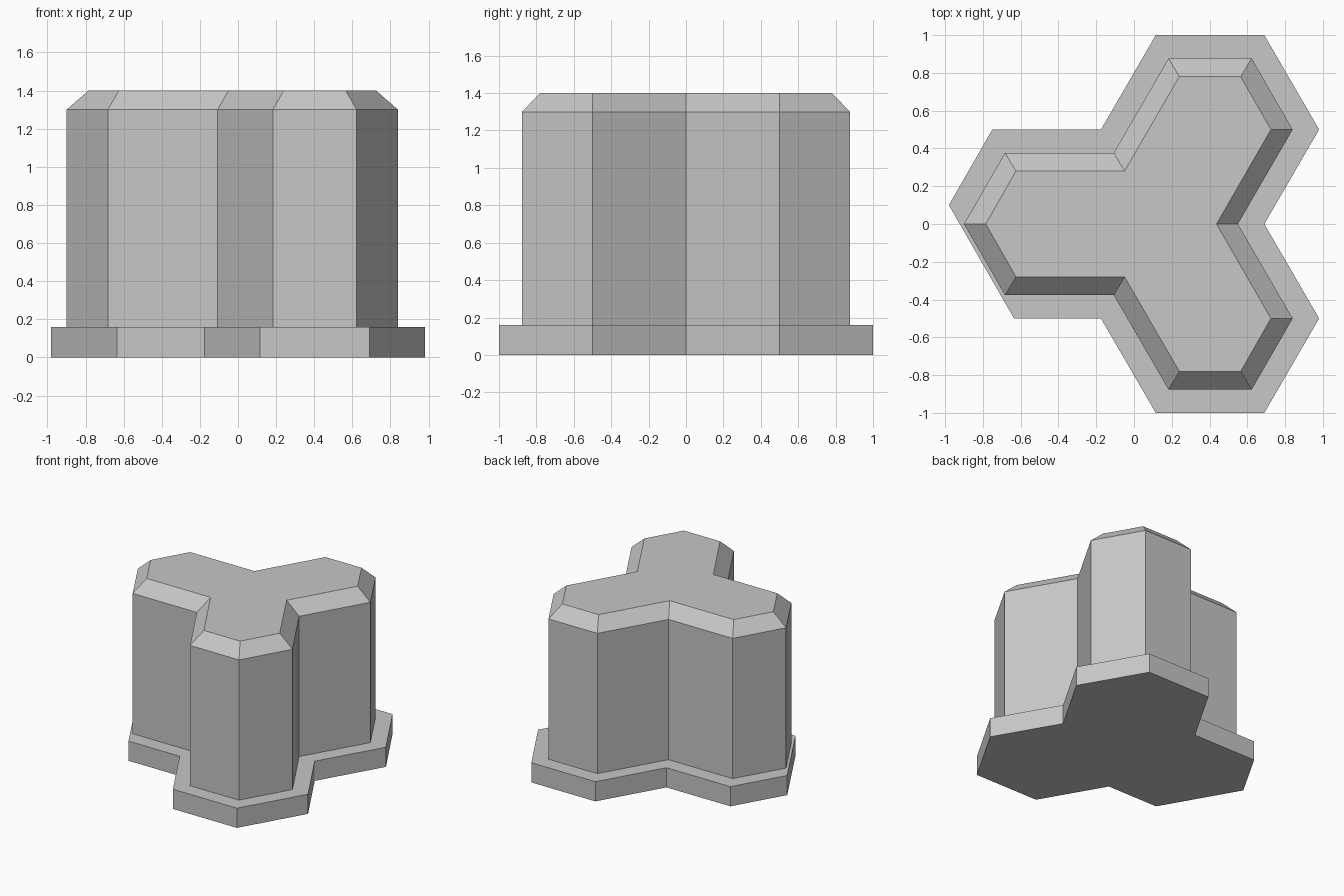
import bpy
import bmesh

cube = bpy.data.objects.get("Cube")
if cube:
    bpy.data.objects.remove(cube, do_unlink=True)

grey = bpy.data.materials.new("plain grey")
grey.use_nodes = True
colour = (0.57, 0.57, 0.57, 1)
grey.diffuse_color = colour
grey.node_tree.nodes["Principled BSDF"].inputs["Base Color"].default_value = colour


def mirrored(half, tip, notch):
    """Three-lobed outline: notch at +x, half outline at +y, tip at -x, then the mirrored half."""
    return [notch] + half + [tip] + [(x, -y) for x, y in reversed(half)]


def loft(name, layers):
    """Closed solid skinned through matching outlines at rising heights."""
    bm = bmesh.new()
    rings = [[bm.verts.new((x, y, z)) for x, y in outline] for outline, z in layers]
    bm.faces.new(rings[0][::-1])
    bm.faces.new(rings[-1])
    for low, high in zip(rings, rings[1:]):
        for i in range(len(low)):
            j = (i + 1) % len(low)
            bm.faces.new((low[i], low[j], high[j], high[i]))
    bmesh.ops.recalc_face_normals(bm, faces=bm.faces)
    mesh = bpy.data.meshes.new(name)
    bm.to_mesh(mesh)
    bm.free()
    mesh.materials.append(grey)
    obj = bpy.data.objects.new(name, mesh)
    bpy.context.collection.objects.link(obj)
    return obj


# Foot plinth, with one uneven corner on the left lobe
foot = mirrored([(0.98, 0.5), (0.69, 1), (0.115, 1), (-0.175, 0.5), (-0.75, 0.5)],
                (-0.98, 0.1), (0.69, 0))
foot[foot.index((-0.75, -0.5))] = (-0.635, -0.5)
loft("foot_plinth", [(foot, 0), (foot, 0.16)])

# Tower body with a sloped rim up to the flat roof
wall = mirrored([(0.84, 0.5), (0.623, 0.877), (0.183, 0.877), (-0.107, 0.377), (-0.683, 0.377)],
                (-0.9, 0), (0.55, 0))
roof = mirrored([(0.725, 0.5), (0.565, 0.78), (0.24, 0.78), (-0.05, 0.28), (-0.625, 0.28)],
                (-0.785, 0), (0.437, 0))
loft("tower_body", [(wall, 0.16), (wall, 1.3), (roof, 1.4)])
